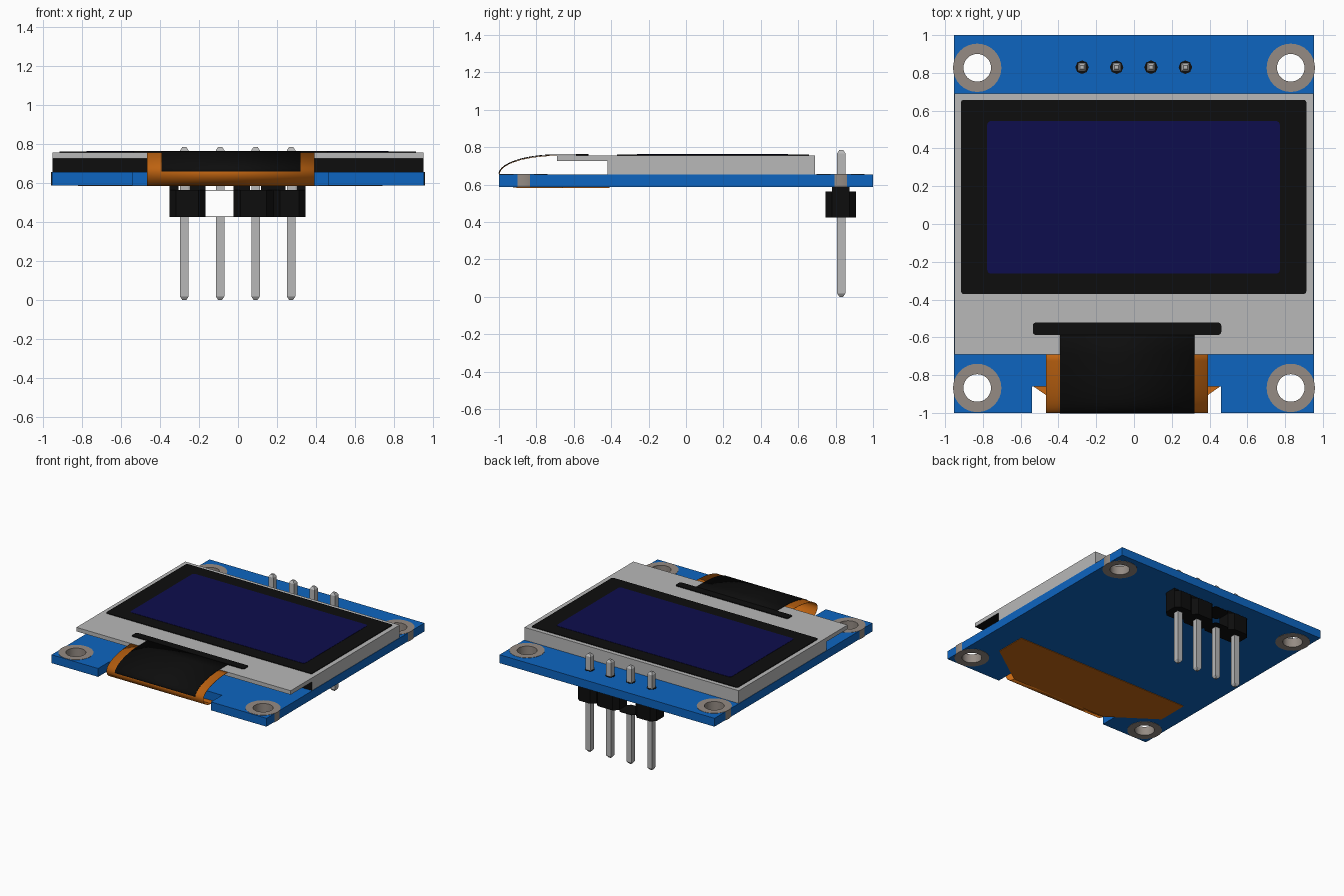
import bpy, bmesh, math

old = bpy.data.objects.get("Cube")
if old:
    bpy.data.objects.remove(old, do_unlink=True)


def material(name, rgb):
    m = bpy.data.materials.new(name)
    m.use_nodes = True
    m.diffuse_color = (*rgb, 1)
    m.node_tree.nodes["Principled BSDF"].inputs["Base Color"].default_value = (*rgb, 1)
    return m


BLUE = material("board_blue", (0.004, 0.13, 0.53))
GREY = material("light_grey", (0.48, 0.48, 0.48))
BLACK = material("black", (0.004, 0.004, 0.004))
NAVY = material("screen_navy", (0.004, 0.004, 0.075))
ORANGE = material("flex_orange", (0.58, 0.14, 0.006))
RING = material("solder_ring", (0.30, 0.26, 0.23))


def finish(name, bm, *mats):
    bmesh.ops.recalc_face_normals(bm, faces=bm.faces)
    me = bpy.data.meshes.new(name)
    bm.to_mesh(me)
    bm.free()
    for m in mats:
        me.materials.append(m)
    ob = bpy.data.objects.new(name, me)
    bpy.context.collection.objects.link(ob)
    return ob


def smooth(ob):
    bpy.ops.object.select_all(action='DESELECT')
    ob.select_set(True)
    bpy.context.view_layer.objects.active = ob
    bpy.ops.object.shade_smooth_by_angle(angle=math.radians(35))


def prism(name, pts, lo, hi, *mats, axis='z'):
    """Extrude a closed outline: xy along z, or yz along x."""
    bm = bmesh.new()
    place = (lambda a, b, t: (a, b, t)) if axis == 'z' else (lambda a, b, t: (t, a, b))
    rows = [[bm.verts.new(place(a, b, t)) for a, b in pts] for t in (lo, hi)]
    n = len(pts)
    for row in rows:
        bm.faces.new(row)
    for i in range(n):
        j = (i + 1) % n
        bm.faces.new((rows[0][i], rows[0][j], rows[1][j], rows[1][i]))
    return finish(name, bm, *mats)


def rect(x0, x1, y0, y1, r=0.0, n=4):
    """Rectangle outline, with rounded corners when r > 0 (n=1 gives chamfers)."""
    if r == 0:
        return [(x0, y0), (x1, y0), (x1, y1), (x0, y1)]
    pts = []
    for k, (cx, cy) in enumerate([(x1 - r, y1 - r), (x0 + r, y1 - r),
                                  (x0 + r, y0 + r), (x1 - r, y0 + r)]):
        for i in range(n + 1):
            a = math.pi / 2 * (k + i / n)
            pts.append((cx + r * math.cos(a), cy + r * math.sin(a)))
    return pts


def circle(cx, cy, r, n=32):
    return [(cx + r * math.cos(2 * math.pi * i / n),
             cy + r * math.sin(2 * math.pi * i / n)) for i in range(n)]


def sheet(name, path, x0, x1, mat, thick):
    """Thin strip following a yz path."""
    bm = bmesh.new()
    rows = [[bm.verts.new((x, y, z)) for y, z in path] for x in (x0, x1)]
    for i in range(len(path) - 1):
        bm.faces.new((rows[0][i], rows[0][i + 1], rows[1][i + 1], rows[1][i]))
    ob = finish(name, bm, mat)
    mod = ob.modifiers.new("thickness", 'SOLIDIFY')
    mod.thickness = thick
    mod.offset = 0
    smooth(ob)


def arc(cy, cz, a, b, t0, t1, n=14):
    """Elliptical arc in yz, angles in degrees."""
    return [(cy + a * math.cos(math.radians(t0 + (t1 - t0) * i / n)),
             cz + b * math.sin(math.radians(t0 + (t1 - t0) * i / n))) for i in range(n + 1)]


BOT, TOP, W = 0.588, 0.655, 0.953
HOLES = [(sx * 0.83, y) for sx in (-1, 1) for y in (0.827, -0.868)]
PINS = [-0.275, -0.092, 0.09, 0.272]
PIN_Y = 0.83

# Circuit board with a front notch and mounting holes
board = prism("circuit_board",
              [(-W, -1), (-0.54, -1), (-0.54, -0.86), (0.46, -0.86), (0.46, -1),
               (W, -1), (W, 1), (-W, 1)], BOT, TOP, BLUE)
bpy.context.view_layer.objects.active = board
for x, y in HOLES:
    cutter = prism("hole_cutter", circle(x, y, 0.09), BOT - 0.1, TOP + 0.1, BLUE)
    cutter.hide_render = True
    mod = board.modifiers.new("hole", 'BOOLEAN')
    mod.operation = 'DIFFERENCE'
    mod.solver = 'EXACT'
    mod.object = cutter
    bpy.ops.object.modifier_apply(modifier=mod.name)
    bpy.data.objects.remove(cutter, do_unlink=True)

# Plated rings lining the mounting holes
for x, y in HOLES:
    bm = bmesh.new()
    loops = [[bm.verts.new((px, py, z)) for px, py in circle(x, y, r)]
             for r, z in ((0.073, BOT - 0.002), (0.128, BOT - 0.002),
                          (0.128, TOP + 0.002), (0.073, TOP + 0.002))]
    for k in range(4):
        a, b = loops[k], loops[(k + 1) % 4]
        for i in range(32):
            j = (i + 1) % 32
            bm.faces.new((a[i], a[j], b[j], b[i]))
    smooth(finish("mounting_ring", bm, RING))

# Display glass: stepped section, black under the front overhang
glass = prism("display_glass",
              [(-0.69, 0.725), (-0.42, 0.725), (-0.42, TOP), (0.69, TOP),
               (0.69, 0.757), (-0.69, 0.757)], -0.95, 0.95, GREY, BLACK, axis='x')
for f in glass.data.polygons:
    under = f.normal.z < -0.5 and f.center.z > 0.7
    step = f.normal.y < -0.5 and f.center.y > -0.5
    f.material_index = 1 if under or step else 0

# Black bezel and lit screen area
prism("display_bezel", rect(-0.915, 0.912, -0.37, 0.657, 0.012), 0.755, 0.762, BLACK)
prism("display_screen", rect(-0.777, 0.772, -0.263, 0.545, 0.02), 0.76, 0.764, NAVY)

# Flex ribbon folding around the front edge, and its tail below the board
bend = arc(-0.69, TOP, 0.308, 0.10, 90, 180) + arc(-0.9, TOP, 0.098, 0.07, 180, 270, 8)[1:]
sheet("flex_ribbon", bend, -0.467, 0.392, ORANGE, 0.003)
prism("flex_tail", [(-0.467, -0.905), (0.392, -0.905), (0.74, -0.66), (0.74, -0.41),
                    (-0.82, -0.41), (-0.82, -0.66)], 0.583, 0.587, ORANGE)

# Black driver patch on the ribbon
patch = [(-0.56, 0.760)] + arc(-0.69, TOP, 0.311, 0.105, 90, 178)
sheet("ribbon_patch", patch, -0.392, 0.32, BLACK, 0.004)
prism("ribbon_patch_head", rect(-0.535, 0.462, -0.587, -0.522, 0.015), 0.756, 0.763, BLACK)


# Square pins with tapered ends
def pin(x, z0, z1, taper0=True, taper1=True):
    bm = bmesh.new()
    c = 0.018
    levels = [(z0, 0.010 if taper0 else 0.022), (z0 + c, 0.022),
              (z1 - c, 0.022), (z1, 0.010 if taper1 else 0.022)]
    rings = [[bm.verts.new((px, py, z))
              for px, py in rect(x - h, x + h, PIN_Y - h, PIN_Y + h)] for z, h in levels]
    for a, b in zip(rings, rings[1:]):
        for i in range(4):
            j = (i + 1) % 4
            bm.faces.new((a[i], a[j], b[j], b[i]))
    bm.faces.new(rings[0])
    bm.faces.new(rings[-1])
    finish("header_pin", bm, GREY)


for i, x in enumerate(PINS):
    if i == 1:
        pin(x, 0, 0.425, taper1=False)
        pin(x, 0.564, 0.785, taper0=False)
    else:
        pin(x, 0, 0.785)
    prism("pin_collar", circle(x, PIN_Y, 0.036, 8), TOP - 0.002, TOP + 0.002, BLACK)

# Header housing: chamfered blocks, with one open bay
Y0, Y1 = 0.745, 0.91
for x0, x1 in ((-0.352, -0.167), (-0.022, 0.181), (0.181, 0.347)):
    prism("header_block", rect(x0, x1, Y0, Y1, 0.035, 1), 0.425, 0.564, BLACK)
for z in (0.425, 0.561):
    prism("open_bay_plate", rect(-0.18, -0.01, Y0 + 0.01, Y1 - 0.01, 0.035, 1),
          z, z + 0.003, BLACK)

# Stand-off feet between housing and board
for x0, x1 in ((-0.352, -0.304), (-0.248, -0.167), (-0.022, 0.062),
               (0.118, 0.243), (0.300, 0.347)):
    prism("header_foot", rect(x0, x1, Y0 + 0.035, Y1 - 0.035), 0.56, BOT, BLACK)
